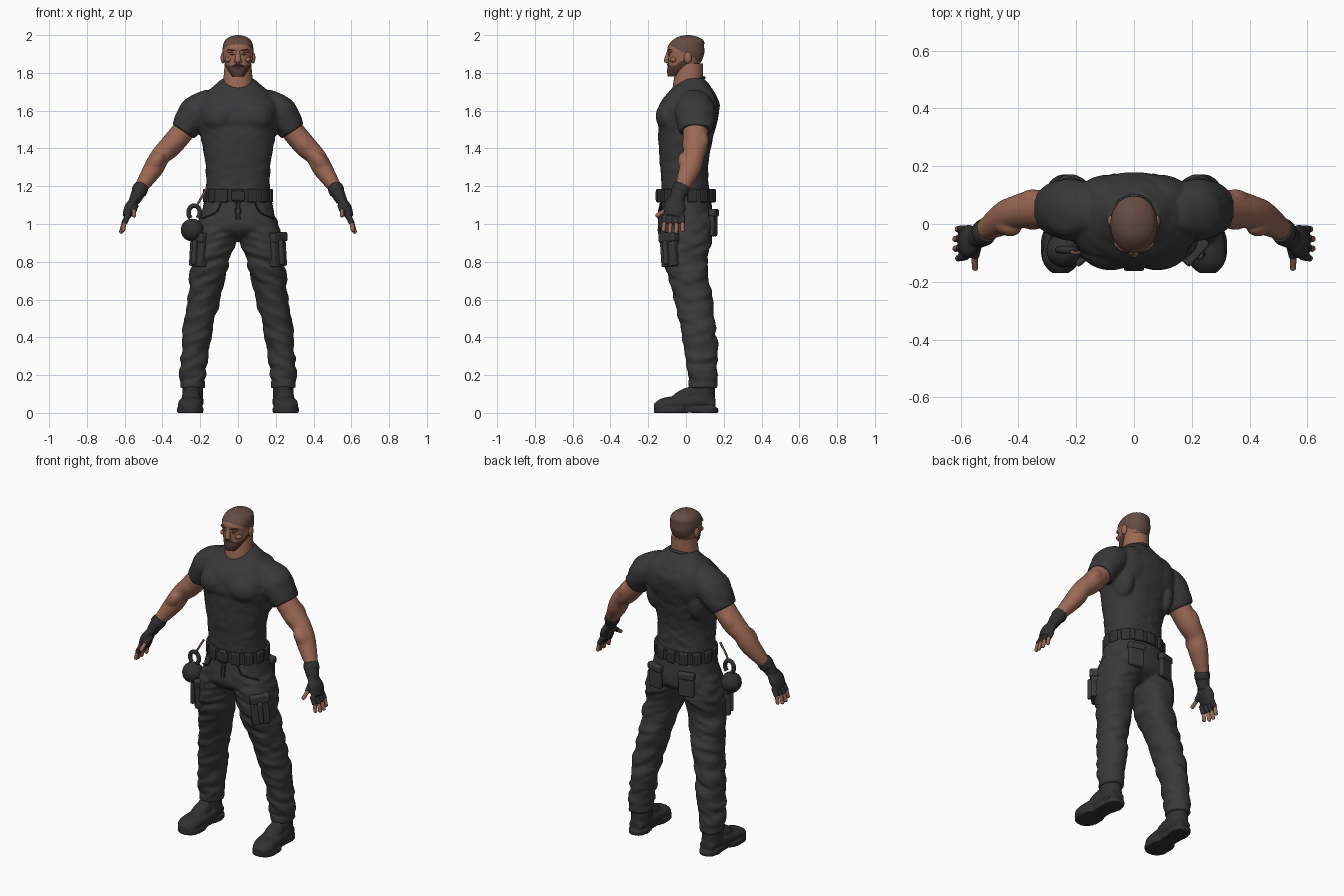
import bpy, bmesh, math
from mathutils import Vector, Matrix, Euler, noise

if "Cube" in bpy.data.objects:
    bpy.data.objects.remove(bpy.data.objects["Cube"])


def material(name, red, green, blue):
    mat = bpy.data.materials.new(name)
    mat.use_nodes = True
    mat.diffuse_color = (red, green, blue, 1)
    shader = mat.node_tree.nodes["Principled BSDF"]
    shader.inputs["Base Color"].default_value = (red, green, blue, 1)
    shader.inputs["Roughness"].default_value = .8
    return mat


SKIN = material("brown skin", .33, .14, .09)
HAIR = material("cropped hair", .13, .07, .055)
BEARD = material("dark stubble", .09, .045, .033)
SHIRT = material("charcoal shirt", .04, .04, .042)
CLOTH = material("charcoal trousers", .042, .041, .04)
GEAR = material("black gear", .03, .03, .031)
ROPE = material("rope", .2, .1, .07)
RIGHTWARD, BACK, UP = Vector((1, 0, 0)), Vector((0, 1, 0)), Vector((0, 0, 1))


def smooth_path(rings, steps):
    """Hermite curve through rings of (x, y, z, half width)."""
    path, last = [], len(rings) - 1
    for i in range(last):
        before, start, end, after = (rings[min(max(i + k, 0), last)] for k in (-1, 0, 1, 2))
        for step in range(steps):
            t = step / steps
            ease = t * t * (3 - 2 * t)
            path.append([b + (c - b) * ease + t * (1 - t) * ((1 - t) * (c - a) - t * (d - b)) / 2
                         for a, b, c, d in zip(before, start, end, after)])
    return path + [rings[-1]]


def loft(bm, rings, depth=1.0, axis=None, ref=BACK, sides=32, steps=6, power=2.0, fold=0.0):
    """Skin superellipse sections along a path; depth scales the section along ref."""
    path, loops = smooth_path(rings, steps), []
    for i, (x, y, z, radius) in enumerate(path):
        ahead, behind = path[min(i + 1, len(path) - 1)], path[max(i - 1, 0)]
        along = axis or (Vector(ahead[:3]) - Vector(behind[:3])).normalized()
        deep = (ref - along * ref.dot(along)).normalized()
        wide = deep.cross(along)
        loop = []
        for k in range(sides):
            angle = math.tau * k / sides
            c, s = (math.copysign(abs(w) ** (2 / power), w) for w in (math.cos(angle), math.sin(angle)))
            offset = (wide * c + deep * s * depth) * radius
            point = Vector((x, y, z)) + offset
            crease = noise.noise(Vector((point.x * 9, point.y * 9, point.z * 32 + point.x * 14)))
            loop.append(bm.verts.new(point + offset.normalized() * fold * crease))
        loops.append(loop)
    for lower, upper in zip(loops, loops[1:]):
        for k in range(sides):
            bm.faces.new((lower[k - 1], lower[k], upper[k], upper[k - 1]))
    bm.faces.new(loops[0])
    bm.faces.new(loops[-1])


def tube(bm, points, radius, ref=BACK):
    loft(bm, [(*point, radius) for point in points], ref=ref, sides=12)


def place(loc, size, rot):
    turn = Euler([math.radians(angle) for angle in rot]).to_matrix().to_4x4()
    return Matrix.Translation(loc) @ turn @ Matrix.Diagonal((*size, 1))


def blob(bm, loc, size, rot=(0, 0, 0)):
    bmesh.ops.create_uvsphere(bm, u_segments=24, v_segments=16, radius=1, matrix=place(loc, size, rot))


def box(bm, loc, size, rot=(0, 0, 0)):
    bmesh.ops.create_cube(bm, size=1, matrix=place(loc, size, rot))


def finish(name, bm, materials, rule=None, mirror=False, remesh=0.0, bevel=0.0):
    bmesh.ops.recalc_face_normals(bm, faces=bm.faces)
    if rule:
        for face in bm.faces:
            face.material_index = rule(face.calc_center_median())
    mesh = bpy.data.meshes.new(name)
    bm.to_mesh(mesh)
    bm.free()
    part = bpy.data.objects.new(name, mesh)
    bpy.context.collection.objects.link(part)
    for mat in materials:
        mesh.materials.append(mat)
    bpy.ops.object.select_all(action='DESELECT')
    part.select_set(True)
    bpy.context.view_layer.objects.active = part
    bpy.ops.object.shade_smooth_by_angle(angle=math.radians(45))
    if bevel:
        rounding = part.modifiers.new("Bevel", 'BEVEL')
        rounding.width, rounding.segments = bevel, 3
    if mirror:
        part.modifiers.new("Mirror", 'MIRROR').use_mirror_merge = False
    if remesh:
        fuse = part.modifiers.new("Remesh", 'REMESH')
        fuse.mode, fuse.voxel_size, fuse.use_smooth_shade = 'VOXEL', remesh, True
        relax = part.modifiers.new("Smooth", 'SMOOTH')
        relax.factor, relax.iterations = .5, 3


# Shirt: torso, sleeves, chest, shoulder blades and flanks fused together
bm = bmesh.new()
loft(bm, [(0, 0, 1.15, .17), (0, -.01, 1.3, .17), (0, 0, 1.48, .2), (0, .01, 1.57, .22),
          (0, .02, 1.64, .21), (0, .03, 1.7, .16), (0, .04, 1.77, .08)],
     depth=.74, axis=UP, sides=64, steps=9, power=2.3, fold=.007)
loft(bm, [(.13, .04, 1.65, .07), (.22, .05, 1.59, .09), (.29, .05, 1.49, .07)],
     depth=1.2, sides=48, steps=9, fold=.006)
blob(bm, (.09, -.09, 1.57), (.1, .07, .08), (0, 12, 8))
blob(bm, (.1, .1, 1.6), (.1, .07, .12), (0, 0, -8))
blob(bm, (.14, .06, 1.5), (.06, .09, .12))
finish("shirt", bm, [SHIRT], mirror=True, remesh=.008)

# Collar band, lower at the throat than at the nape
bm = bmesh.new()
turns = [math.tau * k / 16 for k in range(17)]
tube(bm, [(.08 * math.sin(a), .01 - .085 * math.cos(a), 1.74 - .035 * math.cos(a)) for a in turns], .008, UP)
finish("collar", bm, [SHIRT])

# Neck
bm = bmesh.new()
loft(bm, [(0, 0, 1.66, .08), (0, .01, 1.73, .08), (0, .02, 1.85, .07)], axis=UP)
blob(bm, (.03, -.03, 1.74), (.02, .03, .05), (-25, 25, 0))
finish("neck", bm, [SKIN], mirror=True)


# Head, with hairline and beard line chosen by position
def head_colour(centre):
    if centre.z > 1.9 - .55 * centre.y:
        return 1
    beard_line = 1.84 + max(0, .75 * (centre.y + .055))
    return 2 if centre.y < .01 and centre.z < beard_line else 0


bm = bmesh.new()
loft(bm, [(0, -.06, 1.78, .03), (0, -.04, 1.81, .05), (0, -.01, 1.85, .07), (0, 0, 1.9, .08),
          (0, 0, 1.94, .08), (0, .01, 1.97, .07), (0, .01, 1.99, .045), (0, .01, 2, .01)],
     depth=1.2, axis=UP, sides=72, steps=9, power=2.2)
finish("head", bm, [SKIN, HAIR, BEARD], head_colour)

# Nose, nostrils, brow ridges, cheekbones, ears and lips
bm = bmesh.new()
loft(bm, [(0, -.09, 1.92, .008), (0, -.1, 1.87, .016), (0, -.1, 1.855, .012)], axis=UP)
for loc, size in (((.01, -.1, 1.86), (.01, .01, .01)), ((.03, -.08, 1.915), (.03, .015, .01)),
                  ((.05, -.065, 1.87), (.02, .02, .015)), ((.08, .01, 1.88), (.012, .02, .03)),
                  ((0, -.09, 1.83), (.024, .01, .005))):
    blob(bm, loc, size)
finish("face_features", bm, [SKIN], mirror=True)

bm = bmesh.new()
blob(bm, (.035, -.09, 1.92), (.024, .007, .004), (0, -8, 18))
blob(bm, (.03, -.088, 1.897), (.013, .006, .004), (0, 0, 18))
blob(bm, (.01, -.093, 1.84), (.022, .007, .005), (0, 12, 12))
finish("eyebrows_eyes_and_moustache", bm, [BEARD], mirror=True)

# Bare arms with biceps, triceps and forearm muscle
bm = bmesh.new()
loft(bm, [(.25, .05, 1.54, .06), (.35, .05, 1.42, .06), (.41, .04, 1.36, .052), (.45, .02, 1.29, .052),
          (.53, -.03, 1.17, .03)], depth=1.1)
for y, z in ((.02, 1.42), (.08, 1.44)):
    blob(bm, (.35, y, z), (.04, .04, .07), (0, -38, 0))
blob(bm, (.44, 0, 1.32), (.04, .04, .07), (15, -35, 0))
finish("arms", bm, [SKIN], mirror=True, remesh=.006)

# Fingerless gloves; finger tips are bare
bm, tips = bmesh.new(), bmesh.new()
loft(bm, [(.51, -.02, 1.2, .04), (.53, -.04, 1.16, .036), (.55, -.05, 1.12, .03)], depth=1.15)
loft(bm, [(.54, -.05, 1.14, .018), (.57, -.06, 1.09, .029), (.59, -.07, 1.04, .023)], depth=2)
loft(bm, [(.515, -.025, 1.19, .042), (.525, -.035, 1.17, .042)], depth=1.1)
digits = [((.58, -.11 + .03 * k, 1.05), (.61 + .012 * math.sin(k), -.12 + .034 * k, .96 - .012 * math.sin(k)))
          for k in range(4)]
digits.append(((.54, -.07, 1.1), (.55, -.16, 1.04)))
for root, tip in digits:
    root, tip = Vector(root), Vector(tip)
    middle = root.lerp(tip, .5) + RIGHTWARD * .006
    tube(bm, [root, middle], .015, RIGHTWARD)
    tube(tips, [root.lerp(middle, .7), middle, middle.lerp(tip, .8)], .011, RIGHTWARD)
    blob(tips, middle.lerp(tip, .8), [.011] * 3)
finish("gloves", bm, [GEAR], mirror=True, remesh=.004)
finish("finger_tips", tips, [SKIN], mirror=True)

# Trousers: hips, legs and cuffs fused together, with cloth folds
bm = bmesh.new()
loft(bm, [(0, 0, 1.16, .17), (0, 0, 1, .2), (0, 0, .95, .17), (0, 0, .91, .08)],
     depth=.74, axis=UP, sides=56, steps=9, power=2.3, fold=.005)
loft(bm, [(.1, 0, 1.03, .1), (.12, 0, .93, .113), (.145, 0, .8, .1), (.18, .04, .6, .085), (.22, .07, .4, .077),
          (.24, .09, .2, .066), (.24, .09, .13, .06)],
     depth=1.18, axis=UP, sides=48, steps=12, power=2.2, fold=.016)
blob(bm, (.09, .07, 1), (.09, .08, .09))
loft(bm, [(.24, .09, .165, .066), (.24, .09, .135, .065)], depth=1.17, axis=UP)
finish("trousers", bm, [CLOTH], mirror=True, remesh=.008)

# Cargo pockets on the thighs and pockets on the seat, each with a flap
bm = bmesh.new()
box(bm, (.207, -.085, .86), (.1, .05, .17), (0, -5, 48))
box(bm, (.208, -.09, .93), (.11, .056, .05), (0, -5, 48))
box(bm, (.222, -.1, .85), (.025, .05, .13), (0, -5, 48))
box(bm, (.105, .143, 1), (.09, .03, .13), (0, 0, -14))
box(bm, (.105, .147, 1.06), (.1, .036, .04), (0, 0, -14))
finish("pockets", bm, [CLOTH], mirror=True, bevel=.009)

# Fly and hip pocket seams
bm = bmesh.new()
tube(bm, [(.01, -.135, 1.11), (.01, -.147, 1.04), (0, -.13, .96)], .004, RIGHTWARD)
tube(bm, [(.09, -.13, 1.11), (.12, -.125, 1.06), (.19, -.07, 1.03)], .004, UP)
finish("trouser_seams", bm, [GEAR], mirror=True)

# Belt with a row of pouches and a buckle
bm = bmesh.new()
loft(bm, [(0, 0, 1.12, .178), (0, 0, 1.185, .176)], depth=.82, axis=UP, sides=56, power=2.3)
finish("belt", bm, [GEAR])
bm = bmesh.new()
pouches = 14
for k in range(pouches):
    angle = math.tau * (k + .5) / pouches
    c, s = math.cos(angle), math.sin(angle)
    box(bm, (.176 * c, .148 * s, 1.15), (.02, .05, .07), (0, 0, math.degrees(math.atan2(s, c * .85))))
box(bm, (0, -.15, 1.15), (.07, .024, .05))
finish("belt_pouches_and_buckle", bm, [GEAR], bevel=.006)

# Boots: shaft, foot, instep, laces and sole fused together
bm = bmesh.new()
loft(bm, [(.24, .085, .2, .052), (.24, .085, .05, .057)], depth=1.25, axis=UP)
loft(bm, [(.24, .155, .05, .04), (.24, .08, .06, .058), (.25, -.06, .05, .064), (.255, -.13, .04, .06),
          (.255, -.17, .03, .03)], depth=.6, axis=-BACK, ref=UP, power=2.3)
blob(bm, (.247, -.01, .08), (.05, .09, .045), (28, 0, 0))
for k in range(4):
    blob(bm, (.245, .02 - .025 * k, .13 - .012 * k), (.035, .007, .008))
for x, y, radius in ((.24, .1, .055), (.253, -.08, .07)):
    loft(bm, [(x, y, 0, radius), (x, y, .026, radius)], depth=1.3, axis=UP, power=2.4)
box(bm, (.246, .02, .015), (.1, .12, .025))
finish("boots", bm, [GEAR], mirror=True, remesh=.006)

# Kettlebell hanging from the belt by a rope
bm = bmesh.new()
blob(bm, (-.243, -.09, .968), (.06, .06, .06))
arc = [math.radians(35 * k - 50) for k in range(9)]
tube(bm, [(-.232 + .03 * math.cos(a), -.09, 1.06 + .037 * math.sin(a)) for a in arc], .012)
finish("kettlebell", bm, [GEAR])
bm = bmesh.new()
tube(bm, [(-.225, -.09, 1.085), (-.205, -.1, 1.12), (-.165, -.095, 1.19)], .006)
finish("rope", bm, [ROPE])
